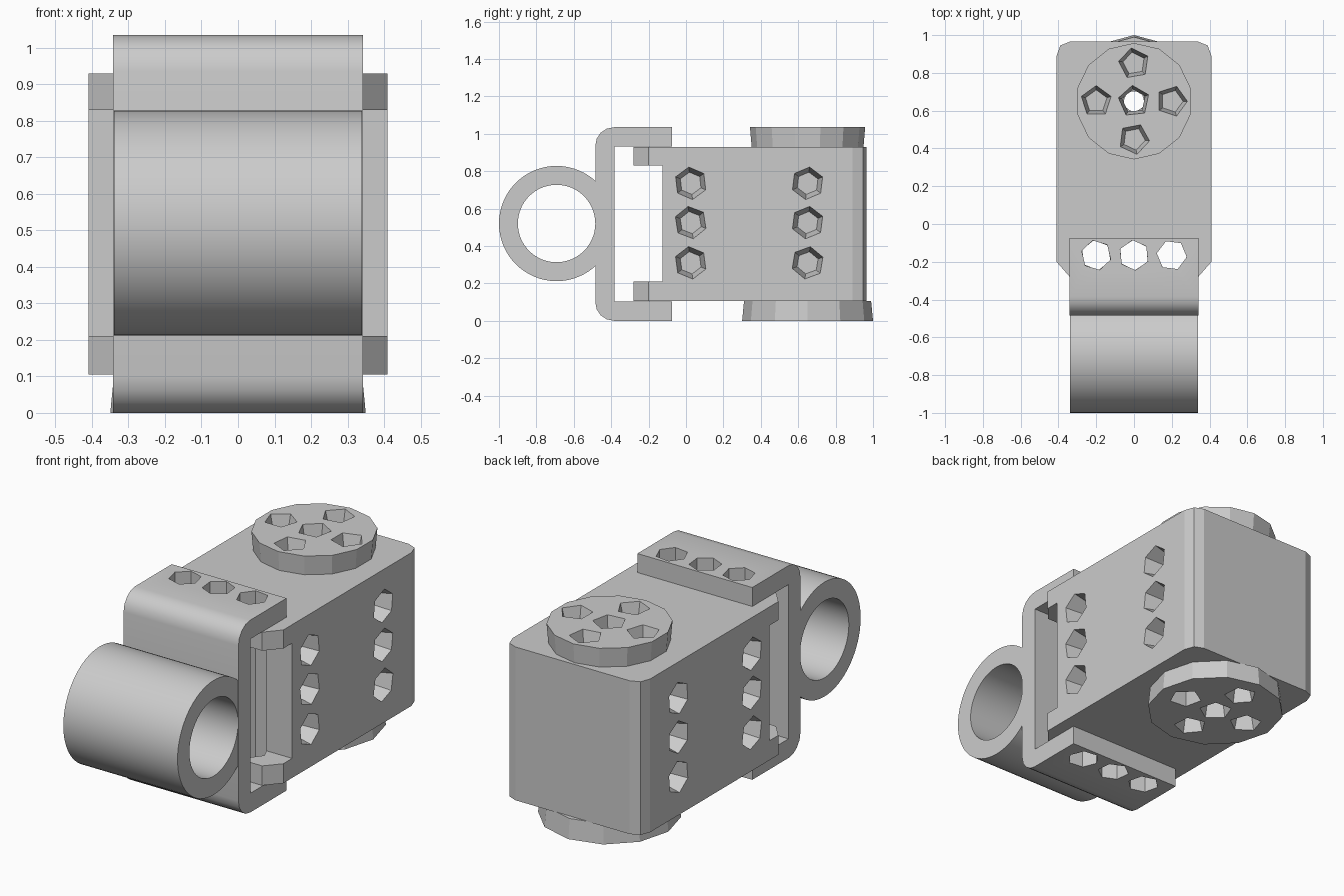
import bpy, bmesh, math, random
from mathutils import Matrix, Vector

random.seed(4)
if "Cube" in bpy.data.objects:
    bpy.data.objects.remove(bpy.data.objects["Cube"])

grey = bpy.data.materials.new("plain grey")
grey.use_nodes = True
COLOUR = (0.6, 0.6, 0.6, 1)
grey.diffuse_color = COLOUR
grey.node_tree.nodes["Principled BSDF"].inputs["Base Color"].default_value = COLOUR


def finish(name, bm):
    bmesh.ops.recalc_face_normals(bm, faces=bm.faces)
    mesh = bpy.data.meshes.new(name)
    bm.to_mesh(mesh)
    bm.free()
    mesh.materials.append(grey)
    obj = bpy.data.objects.new(name, mesh)
    bpy.context.scene.collection.objects.link(obj)
    return obj


def extrude(name, points, direction):
    """Closed prism from an outline and a sweep vector."""
    bm = bmesh.new()
    face = bm.faces.new([bm.verts.new(p) for p in points])
    swept = bmesh.ops.extrude_face_region(bm, geom=[face])["geom"]
    verts = [v for v in swept if isinstance(v, bmesh.types.BMVert)]
    bmesh.ops.translate(bm, verts=verts, vec=direction)
    return finish(name, bm)


def add_peg(bm, start, end, r1, r2, sides, turn=0.0):
    """Tapered prism between two points."""
    start, end = Vector(start), Vector(end)
    axis = end - start
    matrix = (Matrix.Translation((start + end) / 2)
              @ axis.to_track_quat("Z", "Y").to_matrix().to_4x4()
              @ Matrix.Rotation(turn, 4, "Z"))
    bmesh.ops.create_cone(bm, cap_ends=True, segments=sides, radius1=r1,
                          radius2=r2, depth=axis.length, matrix=matrix)


def cut(obj, bm):
    """Subtract the cutter mesh from an object, then drop the cutter."""
    tool = finish("cutter", bm)
    tool.hide_render = True
    mod = obj.modifiers.new("holes", "BOOLEAN")
    mod.operation, mod.solver, mod.object = "DIFFERENCE", "EXACT", tool
    bpy.context.view_layer.update()
    graph = bpy.context.evaluated_depsgraph_get()
    mesh = bpy.data.meshes.new_from_object(obj.evaluated_get(graph))
    obj.modifiers.clear()
    obj.data = mesh
    bpy.data.objects.remove(tool)


def mount_holes():
    """Row of three vertical holes through both flanges."""
    bm = bmesh.new()
    for x in (-0.2, 0, 0.2):
        add_peg(bm, (x, -0.165, -0.1), (x, -0.165, 1.2), 0.08, 0.08, 6,
                random.uniform(0, 1))
    return bm


# Bracket: C-shaped strap with rounded outer corners
W, R = 0.342, 0.1
BACK, TIP, TOP = -0.485, -0.075, 1.035
outline = [(TIP, 0)]
for zc, a0 in ((R, 270), (TOP - R, 180)):
    for i in range(5):
        a = math.radians(a0 - i * 22.5)
        outline.append((BACK + R + R * math.cos(a), zc + R * math.sin(a)))
outline += [(TIP, TOP), (TIP, 0.933), (-0.383, 0.933), (-0.383, 0.103), (TIP, 0.103)]
bracket = extrude("bracket", [(-W, y, z) for y, z in outline], (2 * W, 0, 0))
cut(bracket, mount_holes())

# Tube on the front of the bracket
bm = bmesh.new()
add_peg(bm, (-0.34, -0.692, 0.52), (0.34, -0.692, 0.52), 0.308, 0.308, 64)
tube = finish("tube", bm)
bm = bmesh.new()
add_peg(bm, (-0.5, -0.692, 0.52), (0.5, -0.692, 0.52), 0.207, 0.207, 64)
cut(tube, bm)

# Body: block with chamfered front and softened rear corners
half = [(0.34, -0.28), (0.41, -0.2), (0.41, 0.89), (0.39, 0.945), (0.34, 0.965)]
plan = half + [(-x, y) for x, y in reversed(half)]
body = extrude("body", [(x, y, 0.105) for x, y in plan], (0, 0, 0.825))

# Front recess leaving an upper and a lower lip
bm = bmesh.new()
bmesh.ops.create_cube(bm, size=1, matrix=Matrix.Translation((0, -0.325, 0.52))
                      @ Matrix.Diagonal((1, 0.4, 0.62, 1)))
cut(body, bm)
cut(body, mount_holes())

# Blind side holes and the shaft hole through the body
bm = bmesh.new()
for side in (-1, 1):
    for y in (0.025, 0.65):
        for z in (0.31, 0.525, 0.735):
            add_peg(bm, (side * 0.44, y, z), (side * 0.3, y, z), 0.095, 0.06, 6,
                    random.uniform(-0.2, 0.2))
add_peg(bm, (0, 0.65, -0.1), (0, 0.65, 1.2), 0.06, 0.06, 6)
cut(body, bm)


# Round faceted horns above and below the body
def horn(name, radius, inner, outer, sides):
    bm = bmesh.new()
    add_peg(bm, (0, 0.65, inner), (0, 0.65, outer), radius * 0.97, radius, sides)
    disc = finish(name, bm)
    step = 0.02 if outer > inner else -0.02
    bm = bmesh.new()
    for x, y in ((0, 0.2), (0, -0.2), (0.2, 0), (-0.2, 0), (0, 0)):
        deep = inner - step if x == y == 0 else inner + step
        add_peg(bm, (x, 0.65 + y, deep), (x, 0.65 + y, outer + step),
                0.06, 0.088, 5, random.uniform(0, 1))
    cut(disc, bm)


horn("top_horn", 0.308, 0.928, 1.035, 14)
horn("bottom_horn", 0.35, 0.107, 0.0, 12)

# Smooth the round parts, keeping hard edges
for obj in (tube, bracket):
    bpy.ops.object.select_all(action="DESELECT")
    obj.select_set(True)
    bpy.context.view_layer.objects.active = obj
    bpy.ops.object.shade_smooth_by_angle(angle=math.radians(30))
